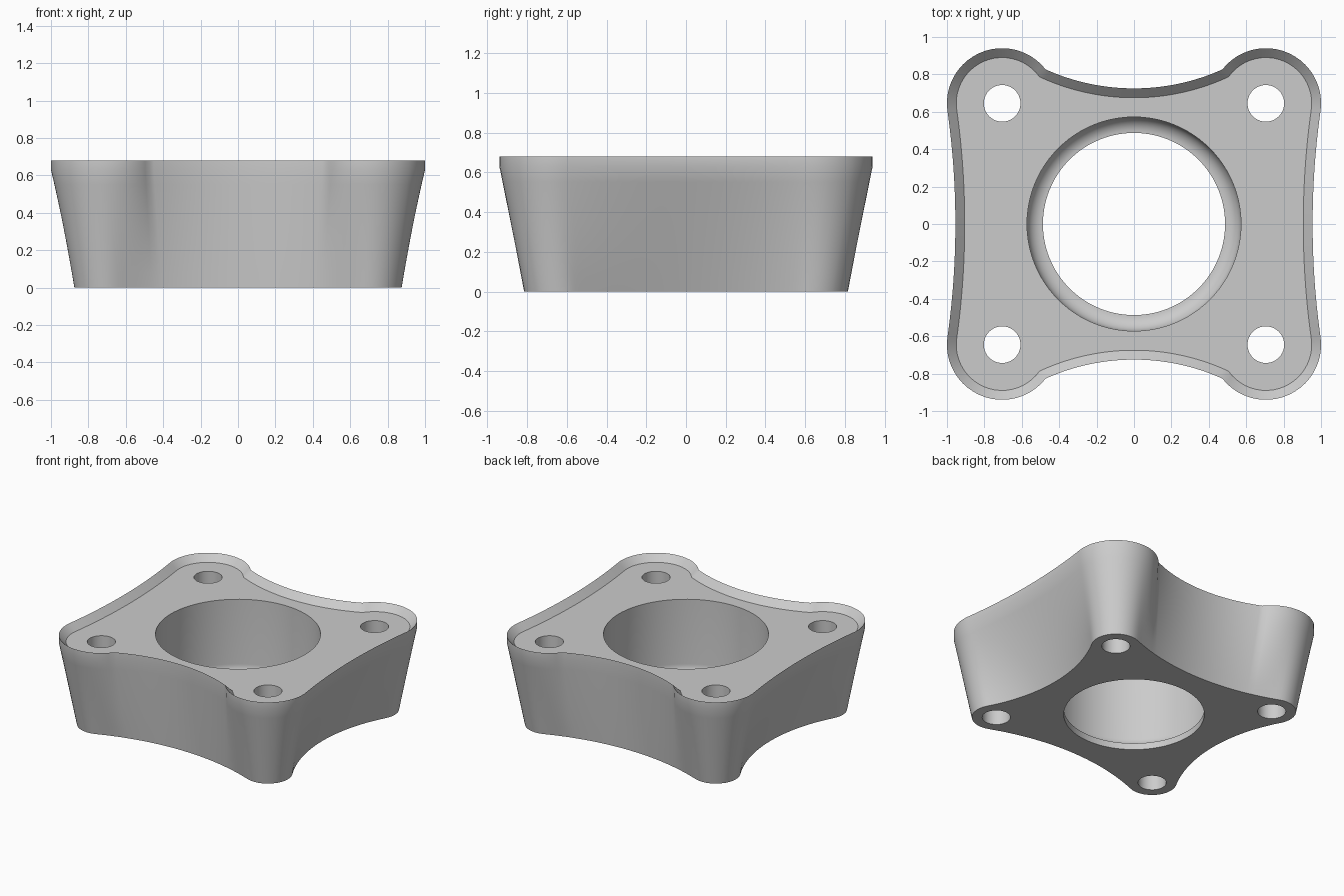
import bpy, bmesh, math
from mathutils import Vector

cube = bpy.data.objects.get("Cube")
if cube:
    bpy.data.objects.remove(cube, do_unlink=True)

HEIGHT, FLOOR = 0.68, 0.63
LOBE = Vector((0.705, 0.645))      # corner lobe and bolt hole centre
LOBE_STEPS, SIDE_STEPS = 28, 20


def tangent_radius(a, b, s, r):
    """Radius of a side arc at distance s that touches the lobe smoothly."""
    return (b * b + (s - a) ** 2 - r * r) / (2 * (r + a - s))


def junction(centre, big, r):
    """Where the side arc meets the lobe, on the side nearer the axis."""
    way = centre - LOBE
    d = way.length
    way.normalize()
    t = min(r, (d * d + r * r - big * big) / (2 * d))
    h = math.sqrt(max(0, r * r - t * t))
    base, perp = LOBE + way * t, Vector((-way.y, way.x)) * h
    axis = 0 if centre.x == 0 else 1
    return min(base + perp, base - perp, key=lambda p: p[axis])


def arc(centre, start, end, steps):
    u, v = start - centre, end - centre
    a0 = math.atan2(u.y, u.x)
    turn = math.atan2(u.x * v.y - u.y * v.x, u.dot(v))
    return [centre + u.length * Vector((math.cos(a0 + turn * i / steps),
                                        math.sin(a0 + turn * i / steps)))
            for i in range(steps + 1)]


def outline(r, side_x, big_x, side_y, big_y, inset=0):
    """Closed outline: four lobes joined by four concave arcs."""
    cx, cy = Vector((side_x + big_x, 0)), Vector((0, side_y + big_y))
    r, big_x, big_y = r - inset, big_x + inset, big_y + inset
    jx, jy = junction(cx, big_x, r), junction(cy, big_y, r)
    quarter = arc(cx, Vector((cx.x - big_x, 0)), jx, SIDE_STEPS)
    # the lobe runs the long way round its outer side
    middle = LOBE + Vector((1, 1)).normalized() * r
    half = LOBE_STEPS // 2
    quarter += arc(LOBE, jx, middle, half)[1:] + arc(LOBE, middle, jy, half)[1:]
    quarter += arc(cy, jy, Vector((0, cy.y - big_y)), SIDE_STEPS)[1:]
    upper = quarter + [Vector((-p.x, p.y)) for p in reversed(quarter[:-1])]
    return upper + [Vector((p.x, -p.y)) for p in reversed(upper[1:-1])]


def fractions(pts):
    """Share of the closed outline's length reached at each point."""
    sums = [0]
    for a, b in zip(pts, pts[1:] + pts[:1]):
        sums.append(sums[-1] + (b - a).length)
    return [s / sums[-1] for s in sums]


def resample(pts, guide):
    """Space points along one outline in the same proportions as another."""
    own, loop, k, out = fractions(pts), pts + pts[:1], 0, []
    for f in fractions(guide)[:-1]:
        while own[k + 1] < f:
            k += 1
        out.append(loop[k].lerp(loop[k + 1], (f - own[k]) / (own[k + 1] - own[k])))
    return out


def circle(centre, r, steps):
    return [centre + r * Vector((math.cos(i * math.tau / steps), math.sin(i * math.tau / steps)))
            for i in range(steps)]


bm = bmesh.new()


def loft(layers):
    """Skin a list of (points, z) loops; return the first and last edge loops."""
    rings = [[bm.verts.new((p.x, p.y, z)) for p in pts] for pts, z in layers]
    for low, high in zip(rings, rings[1:]):
        for i in range(len(low)):
            bm.faces.new((low[i - 1], low[i], high[i], high[i - 1]))
    return [[bm.edges.get((ring[i - 1], ring[i])) for i in range(len(ring))]
            for ring in (rings[0], rings[-1])]


# Outer wall: tapered loft, upright rim, then the sloped recess edge
top_args = (0.295, 0.955, tangent_radius(LOBE.x, LOBE.y, 0.955, 0.295), 0.725, 1.15)
rim = outline(*top_args)
recess = outline(*top_args, inset=0.05)
foot_r, foot_x, foot_y = 0.17, 0.71, 0.68
foot = resample(outline(foot_r, foot_x, tangent_radius(LOBE.x, LOBE.y, foot_x, foot_r),
                        foot_y, tangent_radius(LOBE.y, LOBE.x, foot_y, foot_r)), rim)
LAYERS = 8
wall = [([a.lerp(b, k / LAYERS) for a, b in zip(foot, rim)], FLOOR * k / LAYERS)
        for k in range(LAYERS + 1)]
pairs = [loft(wall + [(rim, HEIGHT), (recess, FLOOR)])]

# Central bore: straight lip, rounded shoulder, wide cylinder
origin = Vector((0, 0))
lip, fillet, lip_z = 0.487, 0.085, 0.05
profile = [(lip, 0)]
for i in range(11):
    a = math.pi / 2 * i / 10
    profile.append((lip + fillet * math.sin(a), lip_z + fillet * (1 - math.cos(a))))
profile.append((lip + fillet, FLOOR))
pairs.append(loft([(circle(origin, r, 96), z) for r, z in profile]))

# Four straight bolt holes
for sx in (-1, 1):
    for sy in (-1, 1):
        ring = circle(Vector((sx * LOBE.x, sy * LOBE.y)), 0.098, 40)
        pairs.append(loft([(ring, 0), (ring, FLOOR)]))

# Underside and recessed floor, filled around the holes
for end, up in ((0, -1), (1, 1)):
    edges = [e for pair in pairs for e in pair[end]]
    bmesh.ops.triangle_fill(bm, use_beauty=True, use_dissolve=False,
                            edges=edges, normal=(0, 0, up))
bmesh.ops.recalc_face_normals(bm, faces=bm.faces)

mesh = bpy.data.meshes.new("flange_block")
bm.to_mesh(mesh)
bm.free()
block = bpy.data.objects.new("flange_block", mesh)
bpy.context.collection.objects.link(block)

# Plain grey finish
grey = bpy.data.materials.new("plain_grey")
grey.use_nodes = True
colour = (0.6, 0.6, 0.6, 1)
grey.diffuse_color = colour
grey.node_tree.nodes["Principled BSDF"].inputs["Base Color"].default_value = colour
mesh.materials.append(grey)

bpy.ops.object.select_all(action='DESELECT')
block.select_set(True)
bpy.context.view_layer.objects.active = block
bpy.ops.object.shade_smooth_by_angle(angle=math.radians(30))
